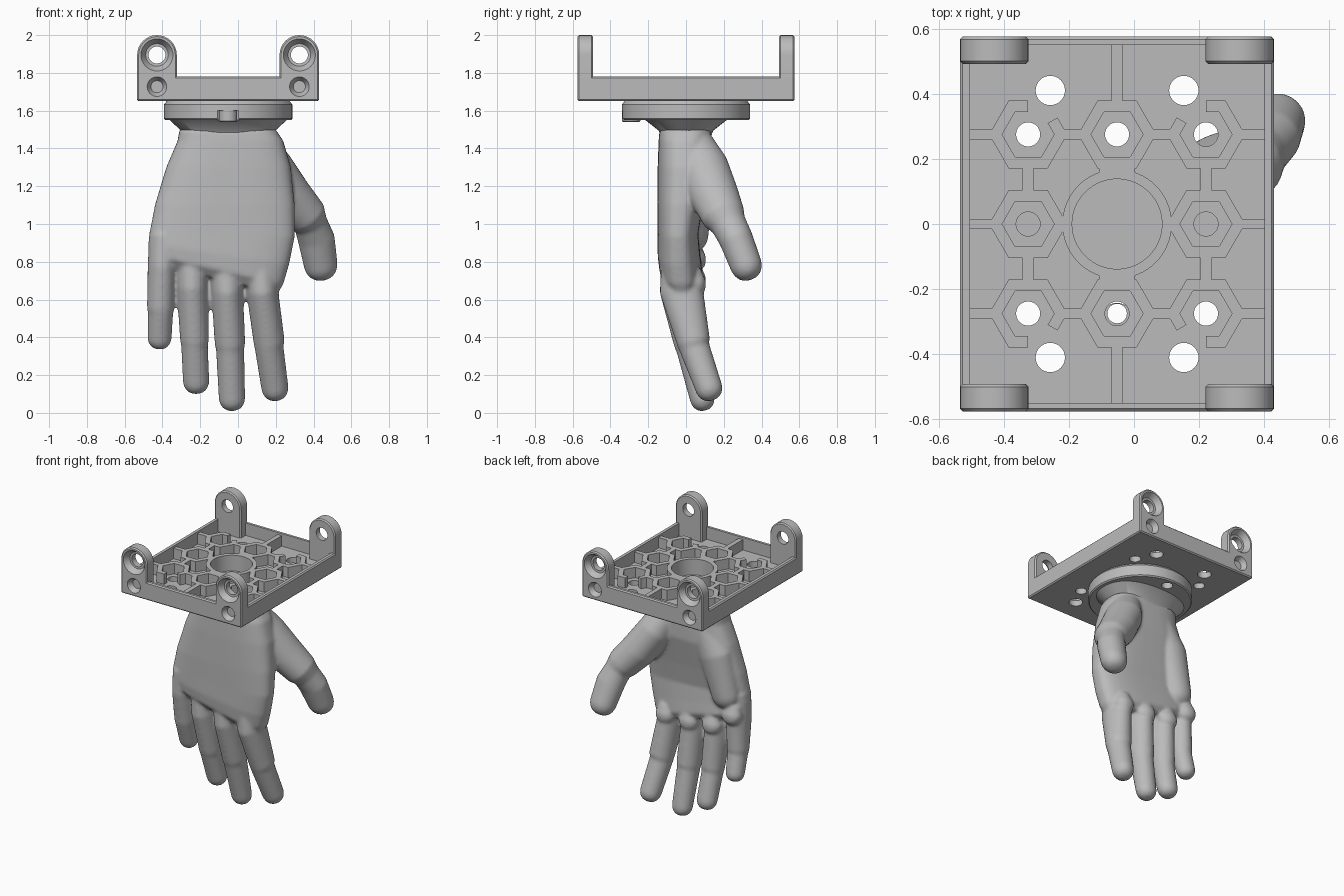
import bpy, bmesh
from math import sin, cos, pi, radians
from mathutils import Vector

cube = bpy.data.objects.get("Cube")
if cube:
    bpy.data.objects.remove(cube, do_unlink=True)

grey = bpy.data.materials.new("plain grey")
grey.use_nodes = True
GREY = (0.5, 0.5, 0.5, 1)
grey.diffuse_color = GREY
grey.node_tree.nodes["Principled BSDF"].inputs["Base Color"].default_value = GREY

CX = -0.052                      # plate centre line
HX, HY = 0.482, 0.575            # plate half sizes
BOTTOM, FLOOR, RIB, TOP = 1.65, 1.69, 1.765, 1.78
X, Y, Z = Vector((1, 0, 0)), Vector((0, 1, 0)), Vector((0, 0, 1))


def finish(name, bm):
    bmesh.ops.recalc_face_normals(bm, faces=bm.faces)
    mesh = bpy.data.meshes.new(name)
    bm.to_mesh(mesh)
    bm.free()
    mesh.materials.append(grey)
    obj = bpy.data.objects.new(name, mesh)
    bpy.context.collection.objects.link(obj)
    return obj


def activate(obj):
    bpy.ops.object.select_all(action='DESELECT')
    obj.select_set(True)
    bpy.context.view_layer.objects.active = obj


def modify(obj, kind, **settings):
    mod = obj.modifiers.new(kind.title(), kind)
    for key, value in settings.items():
        setattr(mod, key, value)
    activate(obj)
    bpy.ops.object.modifier_apply(modifier=mod.name)


def cut(obj, bm):
    cutter = finish("cutter", bm)
    cutter.hide_render = True
    modify(obj, 'BOOLEAN', object=cutter, operation='DIFFERENCE', solver='EXACT')
    bpy.data.objects.remove(cutter, do_unlink=True)


def smooth(obj, angle=35):
    activate(obj)
    bpy.ops.object.shade_smooth_by_angle(angle=radians(angle))


def chamfer(obj, width):
    modify(obj, 'BEVEL', width=width, segments=1, limit_method='ANGLE', angle_limit=radians(50))


def loft(bm, rings):
    loops = [[bm.verts.new(p) for p in ring] for ring in rings]
    n = len(loops[0])
    for a, b in zip(loops, loops[1:]):
        for i in range(n):
            bm.faces.new((a[i], a[(i + 1) % n], b[(i + 1) % n], b[i]))
    bm.faces.new(loops[0])
    bm.faces.new(loops[-1])


def ellipse(c, u, v, n=32, power=1.0):
    def bend(t):
        return abs(t) ** power * (1 if t > 0 else -1)
    angles = [2 * pi * i / n for i in range(n)]
    return [Vector(c) + u * bend(cos(a)) + v * bend(sin(a)) for a in angles]


def turned(bm, x, y, steps, n=32):
    """Round upright solid from (z, radius) steps."""
    loft(bm, [ellipse((x, y, z), X * r, Y * r, n) for z, r in steps])


def box(bm, x0, x1, y0, y1, z0, z1):
    loft(bm, [[Vector(p) for p in ((x0, y0, z), (x1, y0, z), (x1, y1, z), (x0, y1, z))]
              for z in (z0, z1)])


def limb(bm, path):
    """Rounded tube from (x, y, z, half width, half depth) stations."""
    pts = [Vector(p[:3]) for p in path]
    rings = []
    for i, (c, p) in enumerate(zip(pts, path)):
        t = (pts[min(i + 1, len(pts) - 1)] - pts[max(i - 1, 0)]).normalized()
        u = Y.cross(t).normalized()
        v = t.cross(u)
        rings.append(ellipse(c, u * p[3], v * p[4]))
    for k in range(1, 7):
        a = k * pi / 2 / 6.3
        w, d = p[3] * cos(a) ** 0.8, p[4] * cos(a) ** 0.8
        rings.append(ellipse(c + t * p[3] * sin(a), u * w, v * d))
    loft(bm, rings)


# Mounting plate: shallow tray with screw holes
bm = bmesh.new()
box(bm, CX - HX, CX + HX, -HY, HY, BOTTOM, TOP)
plate = finish("mounting_plate", bm)
chamfer(plate, 0.008)
bm = bmesh.new()
box(bm, CX - HX + 0.03, CX + HX - 0.03, -HY + 0.026, HY - 0.026, FLOOR, TOP + 0.1)
cut(plate, bm)
columns = [CX - 0.273, CX, CX + 0.273]
hexes = [(x, y) for x in columns for y in (-0.275, 0, 0.275) if (x, y) != (CX, 0)]
bm = bmesh.new()
for x, y in hexes:
    turned(bm, x, y, [(1.6, 0.037), (1.75, 0.037)])
for x in (CX - 0.205, CX + 0.205):
    for y in (-0.41, 0.41):
        turned(bm, x, y, [(1.6, 0.045), (1.75, 0.045)])
turned(bm, CX, 0, [(1.6, 0.138), (1.75, 0.138)], 64)
cut(plate, bm)
smooth(plate)

# Ribs: nut pockets, centre ring and straight webs
bm = bmesh.new()


def hex_wall(x, y, skip=()):
    def corner(k, r):
        a = k * pi / 6
        r = r if k % 2 == 0 else r * cos(pi / 6)
        return x + r * cos(a), y + r * sin(a)
    for k in range(12):
        if k not in skip:
            quad = [corner(k, 0.08), corner(k, 0.12), corner(k + 1, 0.12), corner(k + 1, 0.08)]
            loft(bm, [[Vector((*p, z)) for p in quad] for z in (FLOOR - 0.005, RIB)])


for x, y in hexes:
    # corner pockets open towards the neighbouring screw hole
    gap = ()
    if x != CX and y != 0:
        gap = {(True, True): (1, 2), (False, True): (3, 4),
               (False, False): (7, 8), (True, False): (9, 10)}[(x < CX, y > 0)]
    hex_wall(x, y, gap)
    if x != CX:
        s = 1 if x > CX else -1
        a, b = sorted((x + s * 0.105, CX + s * (HX - 0.025)))
        box(bm, a, b, y - 0.016, y + 0.016, FLOOR - 0.005, RIB)
        if y != 0:
            a, b = sorted((CX + s * 0.11, x - s * 0.11))
            box(bm, a, b, y - 0.016, y + 0.016, FLOOR - 0.005, RIB)
for s in (-1, 1):
    for x in columns:
        a, b = sorted((s * 0.09, s * 0.185)) if x != CX else sorted((s * 0.37, s * 0.555))
        box(bm, x - 0.017, x + 0.017, a, b, FLOOR - 0.005, RIB)
    a, b = sorted((s * 0.155, s * 0.18))
    box(bm, CX - 0.055, CX + 0.055, a, b, FLOOR - 0.005, RIB)
ribs = finish("plate_ribs", bm)

# Wall around the centre pocket
bm = bmesh.new()
turned(bm, CX, 0, [(FLOOR - 0.005, 0.168), (RIB, 0.168)], 64)
wall = finish("centre_wall", bm)
bm = bmesh.new()
turned(bm, CX, 0, [(1.6, 0.138), (1.9, 0.138)], 64)
cut(wall, bm)
smooth(wall)

# Four corner lugs with countersunk pin holes
for side, sx in (("left", 1), ("right", -1)):
    for end, sy in (("front", -1), ("back", 1)):
        x, r, zc = CX + sx * (HX - 0.105), 0.105, 1.895
        outline = [(x - r, BOTTOM), (x + r, BOTTOM)]
        outline += [(x + r * cos(i * pi / 16), zc + r * sin(i * pi / 16)) for i in range(17)]
        bm = bmesh.new()
        loft(bm, [[Vector((px, sy * d, pz)) for px, pz in outline] for d in (HY, HY - 0.083)])
        lug = finish(f"{end}_{side}_lug", bm)
        chamfer(lug, 0.008)
        bm = bmesh.new()
        for z, steps in ((zc, [(-0.02, 0.087), (0.0, 0.085), (0.04, 0.06), (0.041, 0.045), (0.12, 0.045)]),
                         (1.727, [(-0.02, 0.052), (0.0, 0.052), (0.035, 0.032)])):
            loft(bm, [ellipse((x, sy * (HY - d), z), X * w, Z * w) for d, w in steps])
        if sy:
            cut(lug, bm)
        smooth(lug)
        # matching recess in the plate rim
        bm = bmesh.new()
        loft(bm, [ellipse((x, sy * (HY - d), 1.727), X * w, Z * w)
                  for d, w in [(-0.02, 0.052), (0.0, 0.052), (0.035, 0.032)]])
        cut(plate, bm)

# Wrist disc, slotted around a small boss
bm = bmesh.new()
turned(bm, CX, 0, [(1.55, 0.332), (1.558, 0.34), (1.632, 0.34), (1.651, 0.325)], 96)
disc = finish("wrist_disc", bm)
bm = bmesh.new()
turned(bm, CX, -0.285, [(1.5, 0.075), (1.6, 0.075)])
cut(disc, bm)
bm = bmesh.new()
for y in (-0.275, 0.275):
    turned(bm, CX, y, [(1.5, 0.037), (1.7, 0.037)])
cut(disc, bm)
smooth(disc)
bm = bmesh.new()
turned(bm, CX, -0.29, [(1.54, 0.044), (1.545, 0.048), (1.61, 0.048)])
boss = finish("disc_boss", bm)
bm = bmesh.new()
turned(bm, CX, -0.275, [(1.5, 0.03), (1.7, 0.03)])
cut(boss, bm)
smooth(boss)

# Tapered wrist neck
bm = bmesh.new()
loft(bm, [ellipse((CX, 0, z), X * a, Y * b, 64, 0.85)
          for z, a, b in ((1.56, 0.31, 0.215), (1.55, 0.31, 0.215), (1.495, 0.25, 0.145), (1.46, 0.25, 0.13))])
smooth(finish("wrist_neck", bm))

# Hand: palm sections as (z, x0, x1, y0, y1, tilt of the section)
bm = bmesh.new()
rings = []
for z, x0, x1, y0, y1, tilt in (
        (1.50, -0.31, 0.20, -0.14, 0.14, 0), (1.44, -0.32, 0.24, -0.145, 0.13, 0),
        (1.30, -0.38, 0.28, -0.15, 0.13, 0), (1.10, -0.44, 0.30, -0.152, 0.09, 0),
        (0.95, -0.465, 0.30, -0.15, 0.065, 0.05), (0.84, -0.475, 0.27, -0.15, 0.075, 0.15),
        (0.76, -0.47, 0.24, -0.14, 0.085, 0.22), (0.71, -0.43, 0.21, -0.10, 0.06, 0.25)):
    slope = Vector((1, 0, -tilt)) * (x1 - x0) / 2
    c = ((x0 + x1) / 2, (y0 + y1) / 2, z)
    rings.append(ellipse(c, slope, Y * (y1 - y0) / 2, 48, 0.72))
loft(bm, rings)

# Fingers: base, knuckle, joint and tip stations
fingers = [
    [(-0.39, -0.04, 0.95, 0.08, 0.09), (-0.402, -0.03, 0.78, 0.076, 0.10),
     (-0.41, -0.01, 0.54, 0.070, 0.075), (-0.415, 0.03, 0.40, 0.064, 0.062)],
    [(-0.25, -0.04, 0.85, 0.08, 0.09), (-0.243, -0.025, 0.67, 0.082, 0.11),
     (-0.23, 0.02, 0.37, 0.074, 0.08), (-0.222, 0.075, 0.17, 0.070, 0.066)],
    [(-0.07, -0.04, 0.85, 0.09, 0.09), (-0.058, -0.025, 0.65, 0.084, 0.115),
     (-0.042, 0.025, 0.35, 0.078, 0.085), (-0.032, 0.085, 0.08, 0.070, 0.066)],
    [(0.11, -0.04, 0.85, 0.09, 0.09), (0.128, -0.025, 0.65, 0.084, 0.115),
     (0.165, 0.04, 0.36, 0.080, 0.085), (0.195, 0.12, 0.135, 0.072, 0.072)],
]
for base, knuckle, joint, tip in fingers:
    x, y, z, w, d = joint
    above = (x, y, z + 0.015, w * 1.03, d * 1.04)
    below = (x, y + 0.005, z - 0.015, w * 0.95, d * 0.95)
    limb(bm, [base, knuckle, above, below, tip])
    # soft pad under each finger
    kx, ky, kz = knuckle[:3]
    limb(bm, [(kx, 0.03, kz + 0.10, 0.05, 0.05), (kx, 0.045, kz + 0.04, 0.072, 0.06)])

# Thumb and the heel of the palm
limb(bm, [(0.10, 0.03, 1.43, 0.10, 0.11), (0.17, 0.09, 1.30, 0.12, 0.135),
          (0.27, 0.15, 1.15, 0.12, 0.13), (0.365, 0.20, 1.04, 0.108, 0.115),
          (0.385, 0.225, 1.00, 0.09, 0.095), (0.415, 0.265, 0.92, 0.098, 0.09),
          (0.437, 0.315, 0.79, 0.09, 0.085)])
limb(bm, [(-0.17, 0.03, 1.42, 0.10, 0.09), (-0.27, 0.04, 1.22, 0.12, 0.10),
          (-0.34, 0.03, 0.95, 0.10, 0.09)])
hand = finish("hand", bm)
modify(hand, 'REMESH', mode='VOXEL', voxel_size=0.011)
modify(hand, 'SMOOTH', factor=0.5, iterations=6)
smooth(hand, 60)
